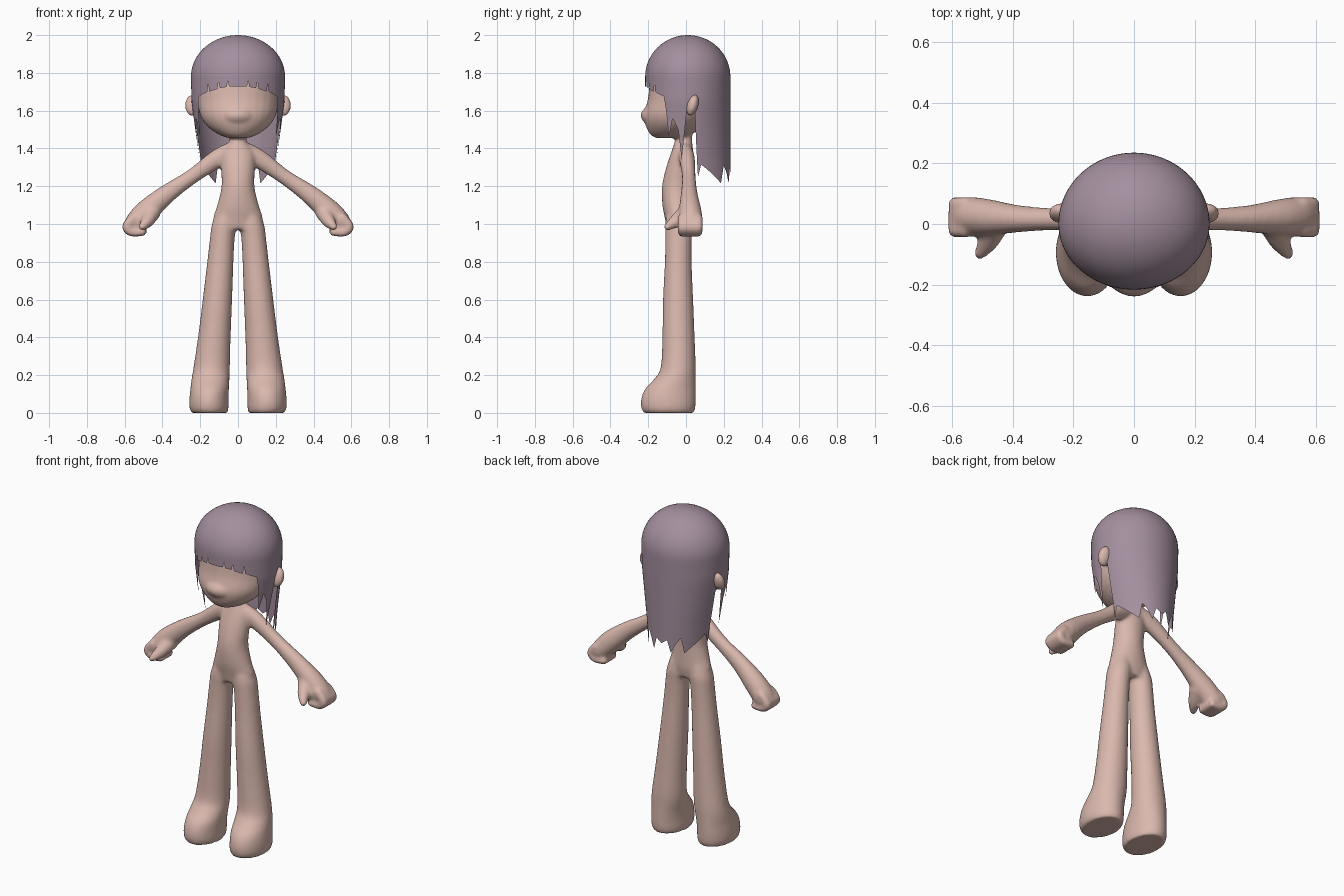
import bpy, bmesh, math
from mathutils import Vector, Matrix

if "Cube" in bpy.data.objects:
    bpy.data.objects.remove(bpy.data.objects["Cube"])


def material(name, rgb):
    m = bpy.data.materials.new(name)
    m.diffuse_color = (*rgb, 1)
    m.use_nodes = True
    m.node_tree.nodes["Principled BSDF"].inputs["Base Color"].default_value = m.diffuse_color
    return m


SKIN = material("warm skin", (0.70, 0.48, 0.42))
HAIR = material("dusty mauve hair", (0.37, 0.275, 0.345))


def spline(rows, n=4):
    """Catmull-Rom refinement of a list of equal-length tuples."""
    out = []
    for i in range(len(rows) - 1):
        a, b, c, d = (rows[max(0, min(len(rows) - 1, i + k))] for k in (-1, 0, 1, 2))
        for s in range(n):
            t = s / n
            out.append(tuple(0.5 * (2 * q + (r - p) * t + (2 * p - 5 * q + 4 * r - w) * t * t
                                    + (3 * q - p - 3 * r + w) * t ** 3)
                             for p, q, r, w in zip(a, b, c, d)))
    return out + [rows[-1]]


def loft(bm, rings, sides=28):
    """rings: (centre, half-axis u, half-axis v); capped tube."""
    loops = []
    for c, u, v in rings:
        loops.append([bm.verts.new(c + u * math.cos(a) + v * math.sin(a))
                      for a in (math.tau * i / sides for i in range(sides))])
    for p, q in zip(loops, loops[1:]):
        for i in range(sides):
            j = (i + 1) % sides
            bm.faces.new((p[i], p[j], q[j], q[i]))
    bm.faces.new(loops[0])
    bm.faces.new(loops[-1])


def stack(bm, rows):
    """Horizontal ellipses: (z, x0, x1, y front, y back)."""
    loft(bm, [(Vector(((x0 + x1) / 2, (f + b) / 2, z)), Vector(((x1 - x0) / 2, 0, 0)),
               Vector((0, (b - f) / 2, 0))) for z, x0, x1, f, b in spline(rows)])


def ball(bm, c, r, tilt=0):
    m = Matrix.Translation(c) @ Matrix.Rotation(tilt, 4, 'X') @ Matrix.Diagonal((*r, 1))
    bmesh.ops.create_uvsphere(bm, u_segments=20, v_segments=12, radius=1, matrix=m)


def chain(bm, pts):
    """Overlapping balls along (x, y, z, r)."""
    for x, y, z, r in spline(pts, 5):
        ball(bm, (x, y, z), (r, r, r))


bm = bmesh.new()

# torso and neck
stack(bm, [(z, -r, r, f, b) for z, r, f, b in (
    (0.97, .125, -.10, .02), (1.03, .132, -.112, .03), (1.10, .11, -.125, .03),
    (1.20, .087, -.127, .03), (1.30, .09, -.105, .036), (1.38, .085, -.078, .038),
    (1.43, .05, -.062, .034), (1.47, .04, -.052, .032), (1.56, .04, -.052, .032))])

# head with muzzle
stack(bm, [(z, -r, r, f, b) for z, r, f, b in (
    (1.455, .05, -.16, -.03), (1.475, .105, -.19, .03), (1.52, .165, -.213, .09),
    (1.58, .202, -.222, .14), (1.66, .215, -.202, .17), (1.75, .22, -.192, .19),
    (1.85, .20, -.175, .17), (1.93, .12, -.10, .10))])
ball(bm, (0, -.145, 1.575), (.10, .096, .06))

for s in (1, -1):
    # leg and foot
    stack(bm, [(z, s * i, s * o, f, b) for z, i, o, f, b in (
        (0, .055, .247, -.225, .042), (.03, .05, .257, -.238, .05), (.08, .05, .257, -.236, .052),
        (.13, .048, .252, -.215, .052), (.18, .045, .246, -.168, .052), (.24, .043, .236, -.134, .052),
        (.40, .039, .212, -.125, .046), (.60, .031, .187, -.122, .038), (.80, .024, .163, -.112, .03),
        (.93, .017, .148, -.11, .03), (1.0, .005, .138, -.11, .03), (1.08, .01, .105, -.10, .015))])
    # arm, tapering at the elbow and widening to the wrist
    arm = spline([(.02, -.01, 1.385, .055, .045), (.11, .005, 1.345, .05, .042),
                  (.245, .015, 1.25, .04, .036), (.375, .017, 1.16, .05, .044),
                  (.48, .022, 1.07, .062, .06), (.545, .025, 1.00, .058, .064),
                  (.565, .025, .975, .035, .05)])
    rings = []
    for k, (x, y, z, ru, rv) in enumerate(arm):
        a, b = arm[max(k - 1, 0)], arm[min(k + 1, len(arm) - 1)]
        u = Vector((a[2] - b[2], 0, b[0] - a[0])).normalized() * ru
        rings.append((Vector((s * x, y, z)), Vector((s * u.x, 0, u.z)), Vector((0, rv, 0))))
    loft(bm, rings)
    # curled fingers and thumb
    for k in range(4):
        y = -.02 + .028 * k
        chain(bm, [(s * .555, y, 1.03, .026), (s * .588, y, .985, .026),
                   (s * .56, y, .957, .024), (s * .505, y, .958, .022)])
    chain(bm, [(s * .455, 0, 1.06, .045), (s * .48, -.055, 1.015, .035), (s * .507, -.098, .985, .02)])
    # ear
    ball(bm, (s * .24, .035, 1.628), (.042, .03, .06), -.3)

bmesh.ops.recalc_face_normals(bm, faces=bm.faces)
mesh = bpy.data.meshes.new("body")
bm.to_mesh(mesh)
bm.free()
mesh.materials.append(SKIN)
body = bpy.data.objects.new("body", mesh)
bpy.context.collection.objects.link(body)
# fuse all parts into one soft skin
rm = body.modifiers.new("fuse", 'REMESH')
rm.mode = 'VOXEL'
rm.voxel_size = 0.0095
rm.use_smooth_shade = True
sm = body.modifiers.new("soften", 'SMOOTH')
sm.factor = 0.5
sm.iterations = 8

# hair: dome and curtain with a ragged lower edge, (angle from front, z)
EDGE = [(0, 1.727), (11, 1.727), (12.5, 1.765), (14, 1.725), (23, 1.72), (24.5, 1.76), (26, 1.715),
        (38, 1.70), (39.5, 1.755), (41, 1.70), (57, 1.675), (61, 1.60), (65, 1.46), (71, 1.56),
        (79, 1.50), (84, 1.34), (91, 1.60), (94, 1.65), (101, 1.65), (103, 1.45), (105.5, 1.245),
        (110, 1.315), (128, 1.26), (142, 1.215), (148, 1.31), (156, 1.27), (163, 1.215),
        (170, 1.29), (180, 1.265)]
WIDTH = [(1.15, .185), (1.35, .205), (1.5, .226), (1.65, .246), (1.78, .249), (2.1, .249)]


def lerp(table, v):
    for (a, p), (b, q) in zip(table, table[1:]):
        if v <= b:
            return p + (q - p) * (v - a) / (b - a)
    return table[-1][1]


COLS, DOME, DROP = 480, 16, 16
bm = bmesh.new()
top = bm.verts.new((0, .01, 2.0))
cols = []
for i in range(COLS):
    deg = 360 * i / COLS
    th, low = math.radians(deg), lerp(EDGE, min(deg, 360 - deg))
    col = []
    for k in range(1, DOME + DROP + 1):
        if k <= DOME:
            a = math.pi / 2 * k / DOME
            z, f = 1.78 + .22 * math.cos(a), math.sin(a)
        else:
            z, f = 1.78 + (low - 1.78) * (k - DOME) / DROP, 1
        y = -math.cos(th) * (.216 if math.cos(th) > 0 else .235)
        col.append(bm.verts.new((lerp(WIDTH, z) * f * math.sin(th), y * f + .01 * (1 - f), z)))
    cols.append(col)
for i in range(COLS):
    p, q = cols[i], cols[(i + 1) % COLS]
    bm.faces.new((top, p[0], q[0]))
    for k in range(len(p) - 1):
        bm.faces.new((p[k], p[k + 1], q[k + 1], q[k]))
bmesh.ops.recalc_face_normals(bm, faces=bm.faces)
for f in bm.faces:
    f.smooth = True
mesh = bpy.data.meshes.new("hair")
bm.to_mesh(mesh)
bm.free()
mesh.materials.append(HAIR)
hair = bpy.data.objects.new("hair", mesh)
bpy.context.collection.objects.link(hair)
